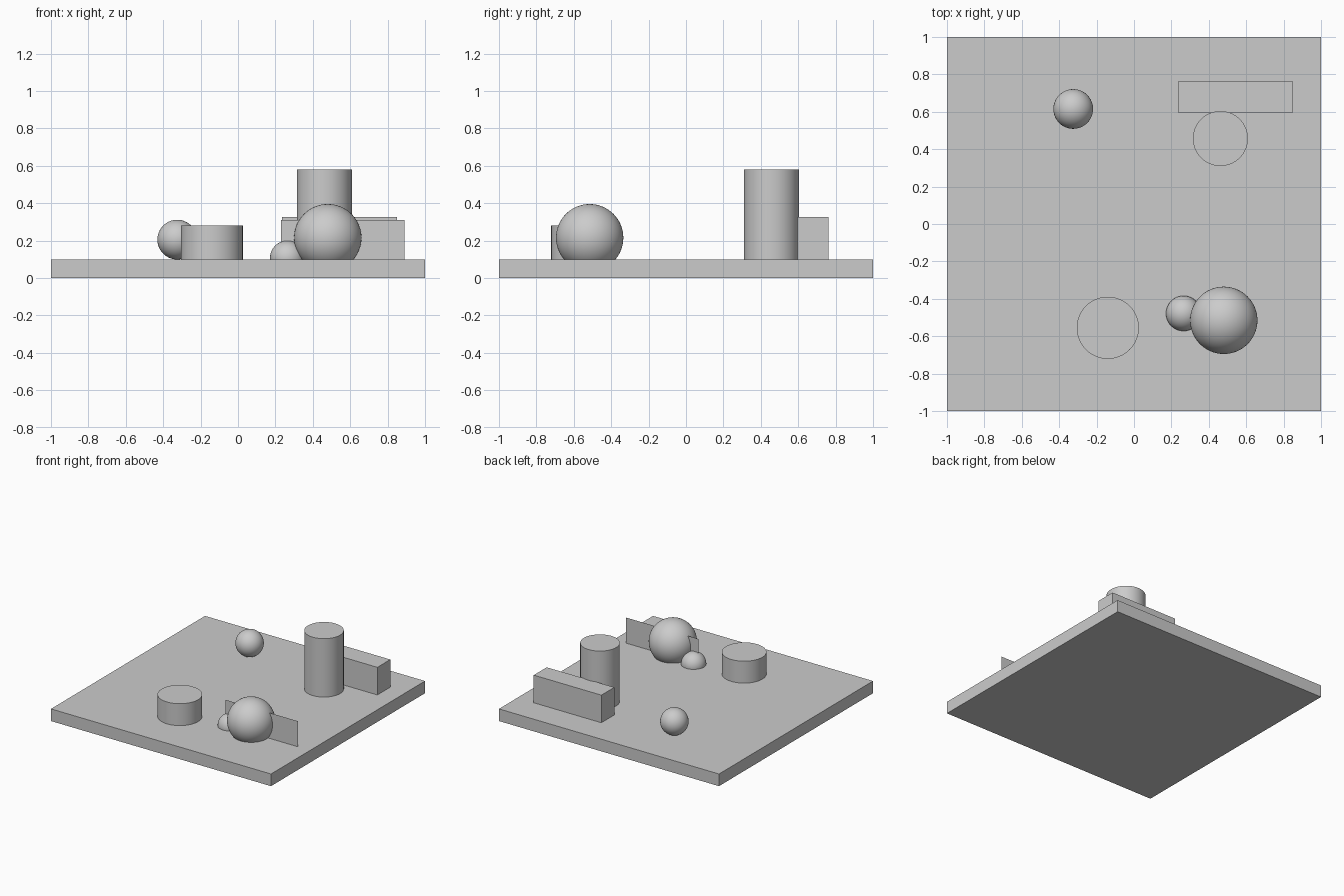
import bpy
import math

cube = bpy.data.objects.get("Cube")
if cube:
    bpy.data.objects.remove(cube, do_unlink=True)

# One neutral colour for every part
GREY = (0.6, 0.6, 0.6, 1.0)
grey = bpy.data.materials.new("light grey")
grey.use_nodes = True
grey.diffuse_color = GREY
grey.node_tree.nodes["Principled BSDF"].inputs["Base Color"].default_value = GREY

BASE_TOP = 0.1


def finish(name, smooth=False):
    obj = bpy.context.object
    obj.name = name
    obj.data.materials.clear()
    obj.data.materials.append(grey)
    if smooth:
        bpy.ops.object.shade_smooth_by_angle(angle=math.radians(40))
    return obj


def box(name, x, y, z):
    """Box from its (low, high) limits on each axis."""
    limits = (x, y, z)
    bpy.ops.mesh.primitive_cube_add(size=1, location=[(a + b) / 2 for a, b in limits])
    obj = finish(name)
    obj.scale = [b - a for a, b in limits]
    bpy.ops.object.transform_apply(location=False, rotation=False, scale=True)


def ball(name, x, y, z, radius):
    bpy.ops.mesh.primitive_uv_sphere_add(
        segments=64, ring_count=32, radius=radius, location=(x, y, z))
    finish(name, smooth=True)


def column(name, x, y, radius, top):
    height = top - BASE_TOP
    bpy.ops.mesh.primitive_cylinder_add(
        vertices=64, radius=radius, depth=height,
        location=(x, y, BASE_TOP + height / 2))
    finish(name, smooth=True)


# Base slab and the long block at the back
box("base_slab", (-1, 1), (-1, 1), (0, BASE_TOP))
box("back_block", (0.235, 0.85), (0.595, 0.763), (BASE_TOP, 0.327))

# Upright cylinders
column("short_cylinder", -0.14, -0.555, 0.166, 0.28)
column("tall_cylinder", 0.462, 0.457, 0.147, 0.58)

# Balls, two of them partly sunk into the slab
ball("back_ball", -0.325, 0.615, 0.205, 0.106)
ball("large_ball", 0.48, -0.515, 0.215, 0.18)
ball("small_ball", 0.265, -0.478, 0.106, 0.094)

# Paper-thin upright panel passing through the front balls
bpy.ops.mesh.primitive_plane_add(
    size=1, location=(0.56, -0.492, 0.205), rotation=(math.pi / 2, 0, 0))
panel = finish("upright_panel")
panel.scale = (0.66, 0.21, 1)
bpy.ops.object.transform_apply(location=False, rotation=True, scale=True)
